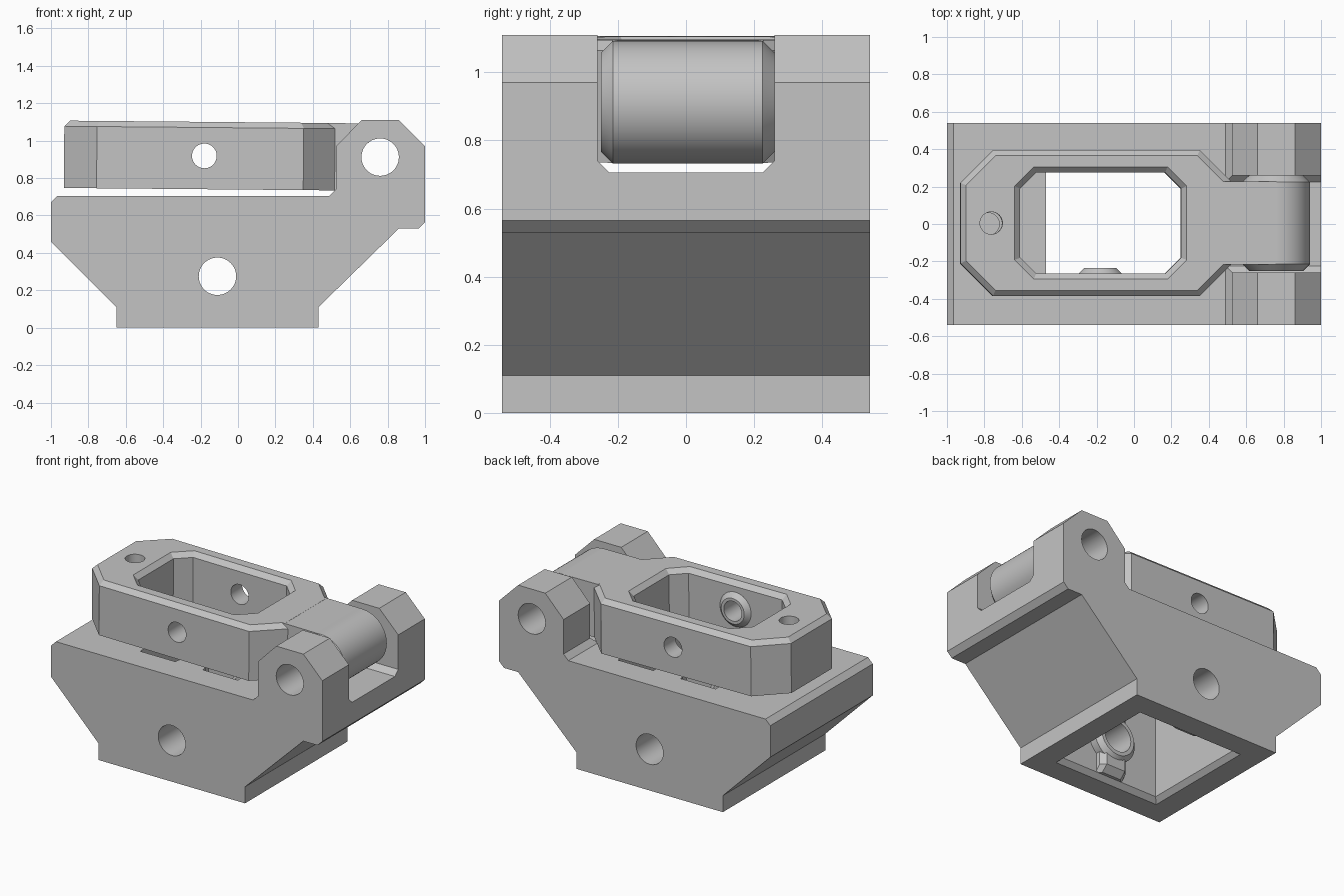
import bpy, bmesh, math

if "Cube" in bpy.data.objects:
    bpy.data.objects.remove(bpy.data.objects["Cube"], do_unlink=True)

grey = bpy.data.materials.new("plain grey")
grey.use_nodes = True
colour = (0.55, 0.55, 0.55, 1)
grey.diffuse_color = colour
grey.node_tree.nodes["Principled BSDF"].inputs["Base Color"].default_value = colour


def loft(name, rings):
    """Solid skinned through closed rings that share a point count."""
    bm = bmesh.new()
    loops = [[bm.verts.new(p) for p in ring] for ring in rings]
    n = len(loops[0])
    for a, b in zip(loops, loops[1:]):
        for i in range(n):
            j = (i + 1) % n
            bm.faces.new((a[i], a[j], b[j], b[i]))
    bm.faces.new(loops[0])
    bm.faces.new(loops[-1])
    bmesh.ops.recalc_face_normals(bm, faces=bm.faces)
    mesh = bpy.data.meshes.new(name)
    bm.to_mesh(mesh)
    bm.free()
    mesh.materials.append(grey)
    obj = bpy.data.objects.new(name, mesh)
    bpy.context.collection.objects.link(obj)
    return obj


def lathe_y(name, x, z, profile, sides=48):
    """Turned solid along y from (radius, y) pairs."""
    angles = [math.tau * i / sides for i in range(sides)]
    return loft(name, [[(x + r * math.cos(a), y, z + r * math.sin(a)) for a in angles]
                       for r, y in profile])


def post(name, x, y, r, z0, z1, sides=32):
    angles = [math.tau * i / sides for i in range(sides)]
    return loft(name, [[(x + r * math.cos(a), y + r * math.sin(a), z) for a in angles]
                       for z in (z0, z1)])


def rect(x0, x1, hy, z, cy=0):
    return [(x0, cy - hy, z), (x1, cy - hy, z), (x1, cy + hy, z), (x0, cy + hy, z)]


def octagon(x0, x1, hy, cut, z, inset=0, cy=0.005):
    """Rectangle with cut corners, inset by an even distance."""
    x0, x1, hy = x0 + inset, x1 - inset, hy - inset
    c = cut - inset * (2 - math.sqrt(2))
    half = [(x0, hy - c), (x0 + c, hy), (x1 - c, hy), (x1, hy - c)]
    pts = half + [(x, -y) for x, y in reversed(half)]
    return [(x, y + cy, z) for x, y in pts]


def combine(target, tool, operation):
    mod = target.modifiers.new(operation, 'BOOLEAN')
    mod.operation, mod.solver, mod.object = operation, 'EXACT', tool
    bpy.context.view_layer.objects.active = target
    bpy.ops.object.modifier_apply(modifier=mod.name)
    bpy.data.objects.remove(tool, do_unlink=True)


def cut(target, tool):
    combine(target, tool, 'DIFFERENCE')


def join(target, tool):
    combine(target, tool, 'UNION')


# Base: side profile extruded across the width
side = [(-0.65, 0), (0.43, 0), (0.43, 0.11), (0.86, 0.53), (0.965, 0.53), (1, 0.565),
        (1, 0.97), (0.86, 1.11), (0.66, 1.11), (0.525, 0.97), (0.525, 0.74),
        (0.49, 0.705), (-0.965, 0.705), (-1, 0.67), (-1, 0.46), (-0.65, 0.11)]
base = loft("base", [[(x, y, z) for x, z in side] for y in (-0.54, 0.54)])

# Hinge slot between the two lugs
slot = [(-0.26, 1.3), (-0.26, 0.74), (-0.225, 0.706),
        (0.225, 0.706), (0.26, 0.74), (0.26, 1.3)]
cut(base, loft("slot_cutter", [[(x, y, z) for y, z in slot] for x in (0.46, 1.2)]))

# Square shaft with a flared lower mouth
mid = -0.11
cut(base, loft("shaft_cutter", [rect(mid - h, mid + h, h, z) for h, z in
                                ((0.42, -0.03), (0.36, 0.03), (0.36, 0.9))]))

# Ribs and round bosses on the two side walls of the shaft
for s in (-1, 1):
    rings = []
    for z, depth in ((0.03, 0.34), (0.07, 0.30), (0.704, 0.30)):
        plan = [(-0.1, 0.4), (-0.1, depth + 0.03), (-0.07, depth),
                (0.07, depth), (0.1, depth + 0.03), (0.1, 0.4)]
        rings.append([(mid + x, s * y, z) for x, y in plan])
    join(base, loft("rib", rings))
    join(base, lathe_y("boss", mid, 0.275, [(0.155, s * 0.4), (0.155, s * 0.31), (0.125, s * 0.28)]))

# Cross holes and the catch hole in the deck
for x, z in ((mid, 0.275), (0.76, 0.912)):
    cut(base, lathe_y("hole_cutter", x, z, [(0.1, -0.8), (0.1, 0.8)]))
cut(base, post("catch_cutter", -0.78, 0, 0.06, 0.55, 0.9))

# Lid: cut-corner block with a bevelled top edge
outer = (-0.93, 0.525, 0.39, 0.175)
lid = loft("hinged_lid", [octagon(*outer, z=z, inset=i) for z, i in
                          ((0.732, 0), (1.062, 0), (1.092, 0.03))])

# Neck and hinge barrel
join(lid, loft("neck", [rect(0.33, 0.76, 0.222, z, 0.005) for z in (0.733, 1.0915)]))
join(lid, lathe_y("barrel", 0.76, 0.912, [(0.145, -0.25), (0.18, -0.215),
                                         (0.18, 0.225), (0.145, 0.26)], 64))

# Window through the lid, flared at the top
window = (-0.61, 0.25, 0.27, 0.085)
cut(lid, loft("window_cutter", [octagon(*window, z=z, inset=i) for z, i in
                                ((0.6, 0), (1.062, 0), (1.122, -0.06))]))

# Boss inside the front wall, then the lid holes
join(lid, lathe_y("lid_boss", -0.18, 0.91, [(0.115, -0.32), (0.115, -0.265), (0.085, -0.235)]))
cut(lid, lathe_y("hole_cutter", -0.18, 0.91, [(0.066, -0.8), (0.066, 0.8)]))
cut(lid, lathe_y("pin_cutter", 0.76, 0.912, [(0.1, -0.8), (0.1, 0.8)]))
cut(lid, post("catch_cutter", -0.765, 0.005, 0.06, 0.6, 1.3))

# Tilt the lid slightly open about the hinge pin
tilt = 0.009
for v in lid.data.vertices:
    dx, dz = v.co.x - 0.76, v.co.z - 0.912
    v.co.x = 0.76 + dx * math.cos(tilt) + dz * math.sin(tilt)
    v.co.z = 0.912 + dz * math.cos(tilt) - dx * math.sin(tilt)

# Smooth the round surfaces, keep edges sharp
for obj in (base, lid):
    bpy.ops.object.select_all(action='DESELECT')
    obj.select_set(True)
    bpy.context.view_layer.objects.active = obj
    bpy.ops.object.shade_smooth_by_angle(angle=math.radians(25))
